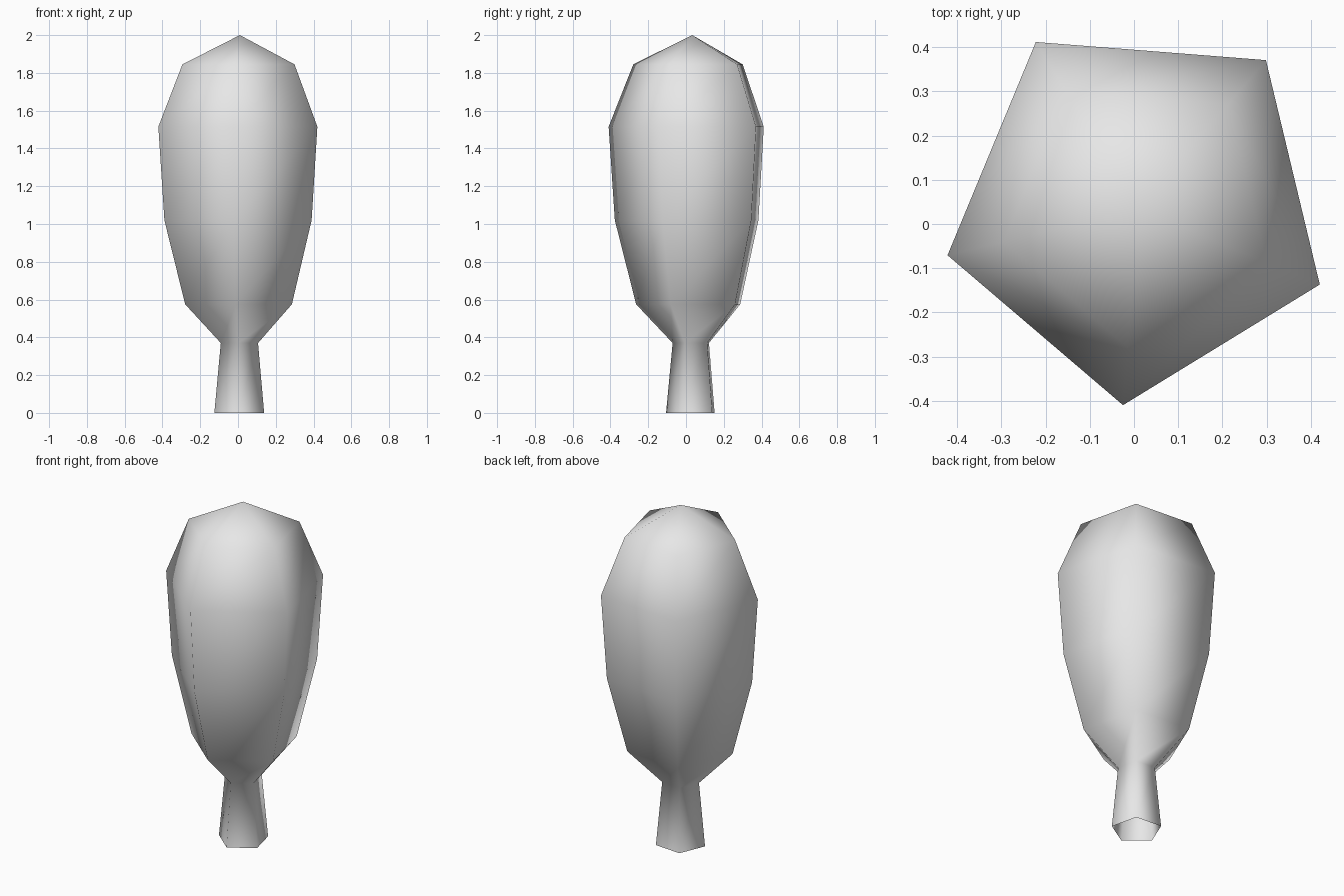
import bpy, bmesh
from math import cos, sin, radians

cube = bpy.data.objects.get("Cube")
if cube:
    bpy.data.objects.remove(cube, do_unlink=True)

SIDES = 5
CENTRE = (0.01, 0.033)
START = 265.5  # angle of the front corner
# (radius, height) from the foot of the trunk to the shoulder of the crown
PROFILE = [(0.139, 0), (0.104, 0.37), (0.298, 0.575), (0.411, 1.02),
           (0.444, 1.515), (0.313, 1.845)]

grey = bpy.data.materials.new("plain grey")
grey.use_nodes = True
colour = (0.8, 0.8, 0.8, 1)
grey.diffuse_color = colour
grey.node_tree.nodes["Principled BSDF"].inputs["Base Color"].default_value = colour


def ring(bm, radius, z):
    angles = [radians(START + 360 * i / SIDES) for i in range(SIDES)]
    return [bm.verts.new((CENTRE[0] + radius * cos(a), CENTRE[1] + radius * sin(a), z))
            for a in angles]


# Trunk and crown as one smooth five-sided shell, open underneath
bm = bmesh.new()
rings = [ring(bm, r, z) for r, z in PROFILE]
tip = bm.verts.new((*CENTRE, 2))
for i in range(SIDES):
    j = (i + 1) % SIDES
    for low, high in zip(rings, rings[1:]):
        bm.faces.new((low[i], low[j], high[j], high[i]))
    bm.faces.new((rings[-1][i], rings[-1][j], tip))
for face in bm.faces:
    face.smooth = True

mesh = bpy.data.meshes.new("tree")
bm.to_mesh(mesh)
bm.free()
mesh.materials.append(grey)
tree = bpy.data.objects.new("tree", mesh)
bpy.context.collection.objects.link(tree)
